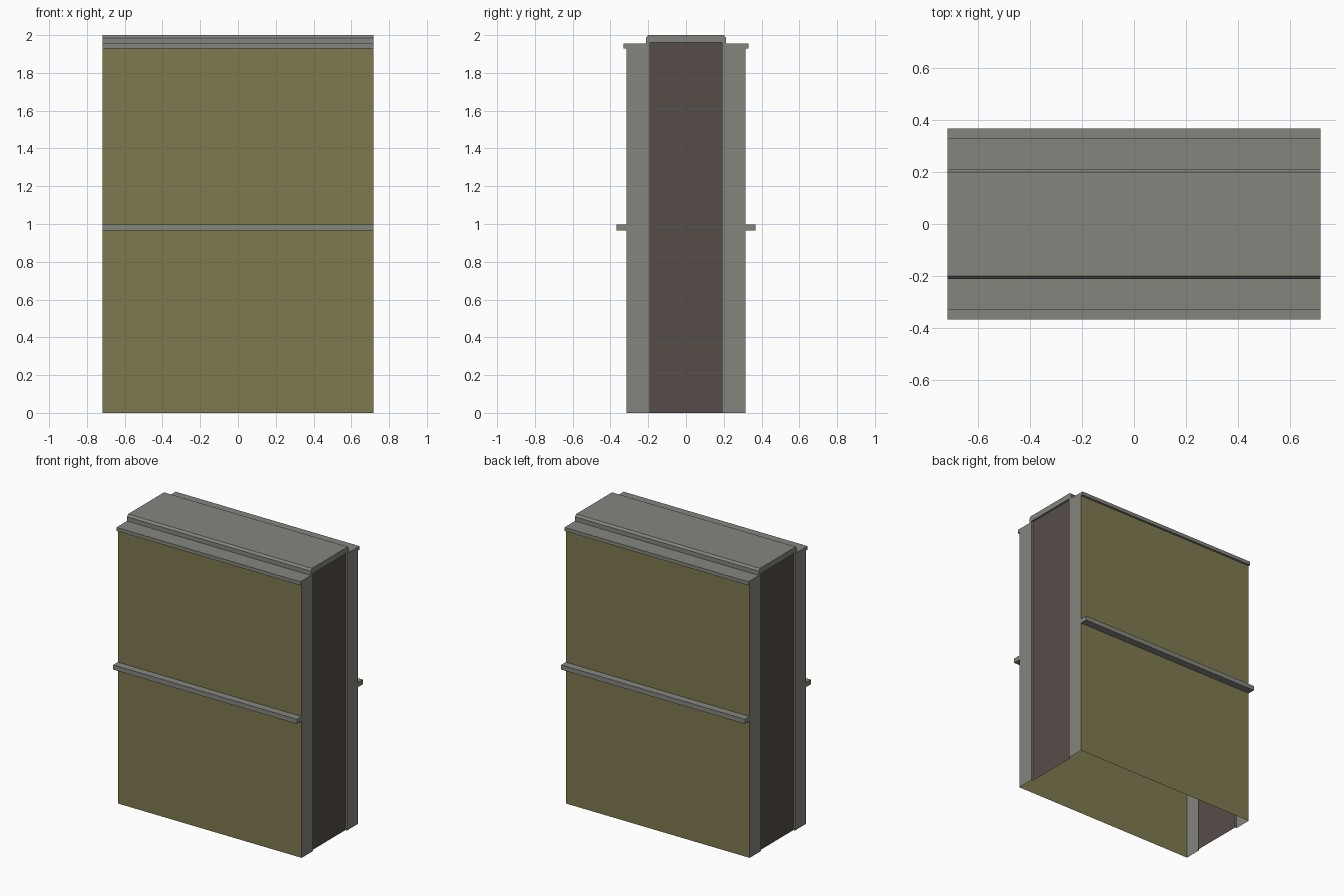
import bpy, bmesh

if "Cube" in bpy.data.objects:
    bpy.data.objects.remove(bpy.data.objects["Cube"])

HALF = 0.718      # half length along x
INSET = 0.012     # depth of the end panels


def material(name, rgb):
    m = bpy.data.materials.new(name)
    m.diffuse_color = (*rgb, 1.0)
    m.use_nodes = True
    m.node_tree.nodes["Principled BSDF"].inputs["Base Color"].default_value = m.diffuse_color
    return m


grey = material("stone grey", (0.235, 0.235, 0.212))
olive = material("olive panel", (0.208, 0.194, 0.078))
brown = material("dark brown", (0.095, 0.075, 0.068))


def build(name, profile, x0, x1, mat, sides=True, ends=()):
    """Extrude a (y, z) profile along x; outward is left of travel.
    ends lists which caps to close: +1 for x1, -1 for x0."""
    bm = bmesh.new()
    a = [bm.verts.new((x0, y, z)) for y, z in profile]
    b = [bm.verts.new((x1, y, z)) for y, z in profile]
    if sides:
        for i in range(len(profile) - 1):
            bm.faces.new((b[i], b[i + 1], a[i + 1], a[i]))
    if 1 in ends:
        bm.faces.new(b[::-1])
    if -1 in ends:
        bm.faces.new(a)
    bmesh.ops.delete(bm, geom=[v for v in bm.verts if not v.link_faces], context='VERTS')
    me = bpy.data.meshes.new(name)
    bm.to_mesh(me)
    bm.free()
    me.materials.append(mat)
    ob = bpy.data.objects.new(name, me)
    bpy.context.collection.objects.link(ob)
    return ob


def mirror(pts):
    return [(-y, z) for y, z in reversed(pts)]


# Profiles in (y, z), front half
wall = [(-0.315, 0), (-0.315, 1.93)]
rail = [(-0.315, 0.965), (-0.367, 0.965), (-0.367, 0.998), (-0.315, 0.998)]
roof = [(-0.315, 1.93), (-0.33, 1.93), (-0.33, 1.955), (-0.212, 1.955),
        (-0.212, 1.985), (-0.2, 2.0)]
opening = [(-0.19, 0), (-0.19, 1.96), (0.19, 1.96), (0.19, 0)]

# Olive walls and middle rails, front and back
for side, flip in (("front", lambda p: p), ("back", mirror)):
    build(side + "_wall", flip(wall), -HALF, HALF, olive)
    build(side + "_rail", flip(rail), -HALF, HALF, grey, ends=(1, -1))

# Stepped roof with ledges
top = roof + mirror(roof)
build("roof_cap", top, -HALF, HALF, grey)

# End frames: grey outline around a recessed dark panel
outline = [(-0.315, 0)] + top + [(0.315, 0)] + opening[::-1]
for s, side in ((1, "right"), (-1, "left")):
    x0, x1 = sorted((s * HALF, s * (HALF - INSET)))
    build(side + "_end_frame", outline, x0, x1, grey, sides=False, ends=(s,))
    build(side + "_frame_return", opening[::-1], x0, x1, grey)
    xp = s * (HALF - INSET)
    build(side + "_end_panel", opening, xp, xp, brown, sides=False, ends=(s,))
